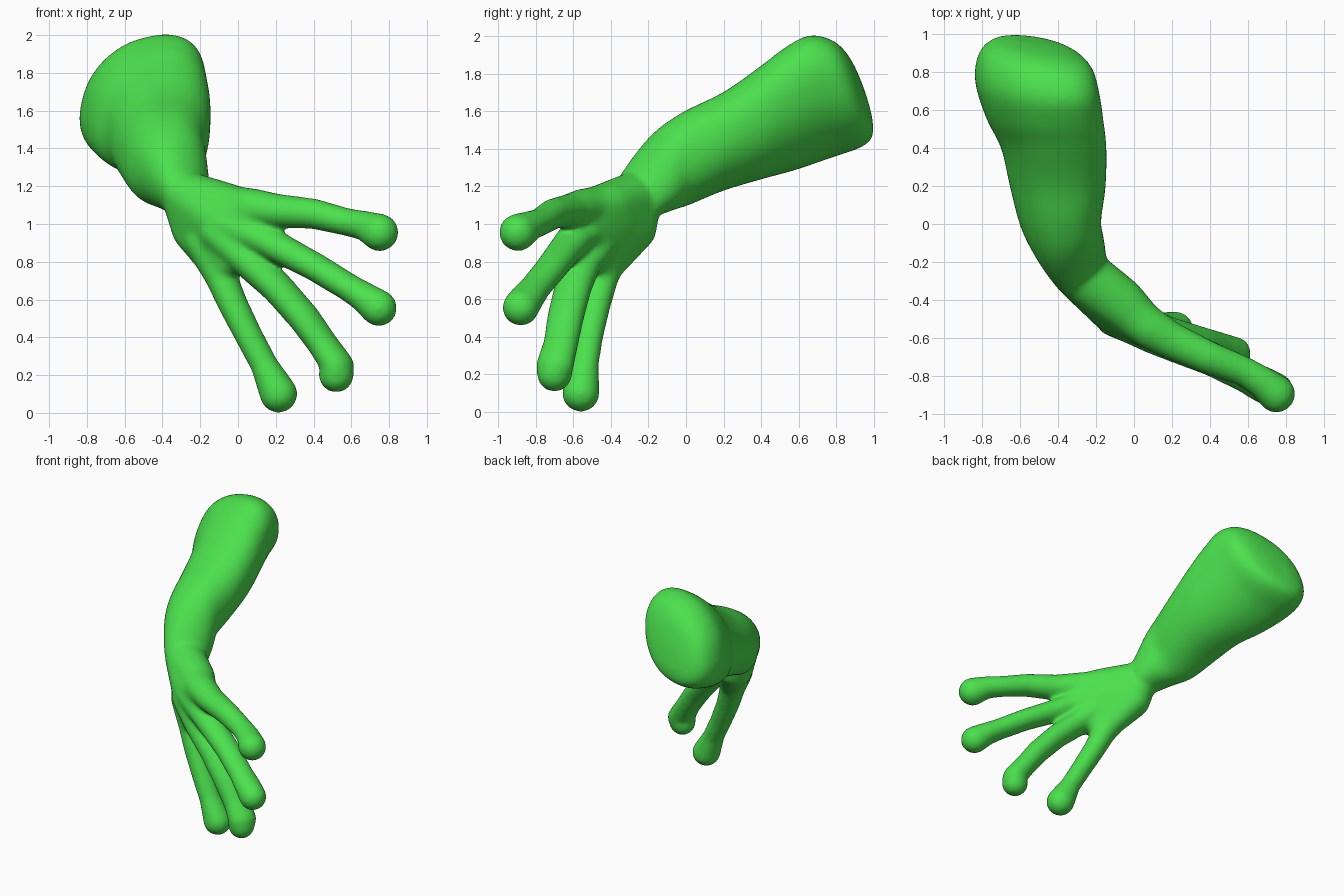
import bpy, bmesh, math
from mathutils import Vector

if "Cube" in bpy.data.objects:
    bpy.data.objects.remove(bpy.data.objects["Cube"])

green = bpy.data.materials.new("frog_green")
green.diffuse_color = (0.072, 0.75, 0.076, 1)
green.use_nodes = True
green.node_tree.nodes["Principled BSDF"].inputs["Base Color"].default_value = green.diffuse_color

bm = bmesh.new()
PALM_NORMAL = Vector((0.45, 0.89, 0)).normalized()


def add_hull(balls):
    """Convex hull around balls (x, y, z, radius, depth stretch across the palm)."""
    pts = []
    for x, y, z, r, depth in balls:
        part = bmesh.new()
        bmesh.ops.create_icosphere(part, subdivisions=3, radius=r + 0.004)
        shift = PALM_NORMAL * (0.075 * (depth - 1))
        for v in part.verts:
            d = v.co + PALM_NORMAL * v.co.dot(PALM_NORMAL) * (depth - 1)
            pts.append(Vector((x, y, z)) + d - shift)
        part.free()
    verts = [bm.verts.new(p) for p in pts]
    res = bmesh.ops.convex_hull(bm, input=verts)
    junk = set(res["geom_interior"]) | set(res["geom_unused"])
    bmesh.ops.delete(bm, geom=[g for g in junk if isinstance(g, bmesh.types.BMVert)],
                     context="VERTS")


def catmull(rows, steps):
    """Smoothly resample rows of numbers."""
    out = []
    for i in range(len(rows) - 1):
        p0, p1, p2, p3 = (rows[max(0, min(len(rows) - 1, i + k))] for k in (-1, 0, 1, 2))
        for s in range(steps):
            t = s / steps
            out.append([0.5 * (2 * b + (c - a) * t + (2 * a - 5 * b + 4 * c - d) * t * t
                               + (3 * b - a - 3 * c + d) * t ** 3)
                        for a, b, c, d in zip(p0, p1, p2, p3)])
    return out + [rows[-1]]


def full(w):
    """Slightly squared-off sine value."""
    return math.copysign(abs(w) ** 0.92, w)


# Forearm: skewed oval sections (y, cx, cz, half width, half height, tilt x, tilt z, skew)
sections = [
    (0.970, -0.54, 1.63, 0.09, 0.08, -0.08, -0.25, 0.30),
    (0.932, -0.525, 1.67, 0.22, 0.21, -0.07, -0.25, 0.35),
    (0.855, -0.52, 1.69, 0.30, 0.285, -0.04, -0.23, 0.38),
    (0.720, -0.51, 1.68, 0.328, 0.323, -0.02, -0.20, 0.38),
    (0.550, -0.47, 1.61, 0.31, 0.323, 0.0, -0.10, 0.30),
    (0.400, -0.423, 1.54, 0.278, 0.303, 0.0, 0.0, 0.22),
    (0.200, -0.402, 1.44, 0.253, 0.263, 0.0, 0.0, 0.18),
    (0.000, -0.385, 1.348, 0.212, 0.245, 0.1, -0.1, 0.15),
    (-0.120, -0.338, 1.275, 0.177, 0.20, 0.35, -0.3, 0.1),
    (-0.265, -0.265, 1.145, 0.12, 0.115, 0.75, -0.5, 0.05),
]
N = 48
rings = []
for y, cx, cz, a, b, tx, tz, skew in catmull(sections, 5):
    ring = []
    for i in range(N):
        t = 2 * math.pi * i / N
        dx, dz = a * full(math.cos(t)), b * full(math.sin(t + skew))
        ring.append(bm.verts.new((cx + dx, y + tx * dx + tz * dz, cz + dz)))
    rings.append(ring)
for r0, r1 in zip(rings, rings[1:]):
    for i in range(N):
        j = (i + 1) % N
        bm.faces.new((r0[i], r0[j], r1[j], r1[i]))
bm.faces.new(rings[0][::-1])
bm.faces.new(rings[-1])

# Palm: flat web between wrist and knuckles
add_hull([(-0.265, -0.265, 1.145, 0.13, 1.1), (0.08, -0.54, 1.08, 0.09, 1.1),
          (0.08, -0.54, 0.93, 0.08, 1.15), (0.0, -0.50, 0.82, 0.08, 1.15),
          (-0.09, -0.43, 0.75, 0.075, 1.15), (-0.23, -0.275, 0.97, 0.112, 1.1),
          (-0.10, -0.41, 1.02, 0.13, 1.15), (-0.06, -0.41, 1.10, 0.115, 1.1)])

# Fingers: depth stretch, then tapered chains ending in round pads
fingers = [
    (1.08, [(-0.10, -0.40, 1.10, 0.11), (0.08, -0.54, 1.085, 0.10), (0.20, -0.61, 1.07, 0.088),
            (0.40, -0.70, 1.055, 0.077), (0.58, -0.77, 1.01, 0.070), (0.68, -0.83, 0.99, 0.075),
            (0.75, -0.895, 0.955, 0.097)]),
    (1.20, [(-0.05, -0.46, 1.00, 0.11), (0.12, -0.57, 0.93, 0.085), (0.25, -0.63, 0.86, 0.077),
            (0.42, -0.70, 0.77, 0.072), (0.60, -0.79, 0.66, 0.070), (0.68, -0.83, 0.61, 0.077),
            (0.745, -0.88, 0.555, 0.094)]),
    (1.25, [(-0.08, -0.44, 0.95, 0.11), (0.08, -0.54, 0.79, 0.085), (0.22, -0.585, 0.66, 0.080),
            (0.36, -0.625, 0.50, 0.078), (0.46, -0.65, 0.36, 0.074), (0.535, -0.68, 0.25, 0.080),
            (0.52, -0.70, 0.20, 0.090)]),
    (1.12, [(-0.17, -0.38, 0.90, 0.10), (-0.085, -0.44, 0.72, 0.080), (-0.025, -0.475, 0.58, 0.074),
            (0.06, -0.51, 0.41, 0.069), (0.145, -0.535, 0.25, 0.068), (0.215, -0.56, 0.10, 0.097)]),
]
for depth, chain in fingers:
    last = len(chain) - 1
    deep = [(*p, 1.0 if i == last else depth) for i, p in enumerate(chain)]
    for pair in zip(deep, deep[1:]):
        add_hull(pair)

bmesh.ops.recalc_face_normals(bm, faces=bm.faces)
mesh = bpy.data.meshes.new("arm_with_hand")
bm.to_mesh(mesh)
bm.free()
arm = bpy.data.objects.new("arm_with_hand", mesh)
bpy.context.collection.objects.link(arm)
bpy.context.view_layer.objects.active = arm
arm.select_set(True)

# Fuse the parts into one soft skin
fuse = arm.modifiers.new("fuse", "REMESH")
fuse.mode = "VOXEL"
fuse.voxel_size = 0.013
soften = arm.modifiers.new("soften", "SMOOTH")
soften.factor = 0.5
soften.iterations = 20
for name in ("fuse", "soften"):
    bpy.ops.object.modifier_apply(modifier=name)

# Keep only the outer skin
bm = bmesh.new()
bm.from_mesh(arm.data)
left, islands = set(bm.verts), []
while left:
    stack, island = [left.pop()], []
    while stack:
        v = stack.pop()
        island.append(v)
        for e in v.link_edges:
            o = e.other_vert(v)
            if o in left:
                left.remove(o)
                stack.append(o)
    islands.append(island)
islands.sort(key=len)
for island in islands[:-1]:
    bmesh.ops.delete(bm, geom=island, context="VERTS")
bm.to_mesh(arm.data)
bm.free()

arm.data.materials.clear()
arm.data.materials.append(green)
bpy.ops.object.shade_smooth()
